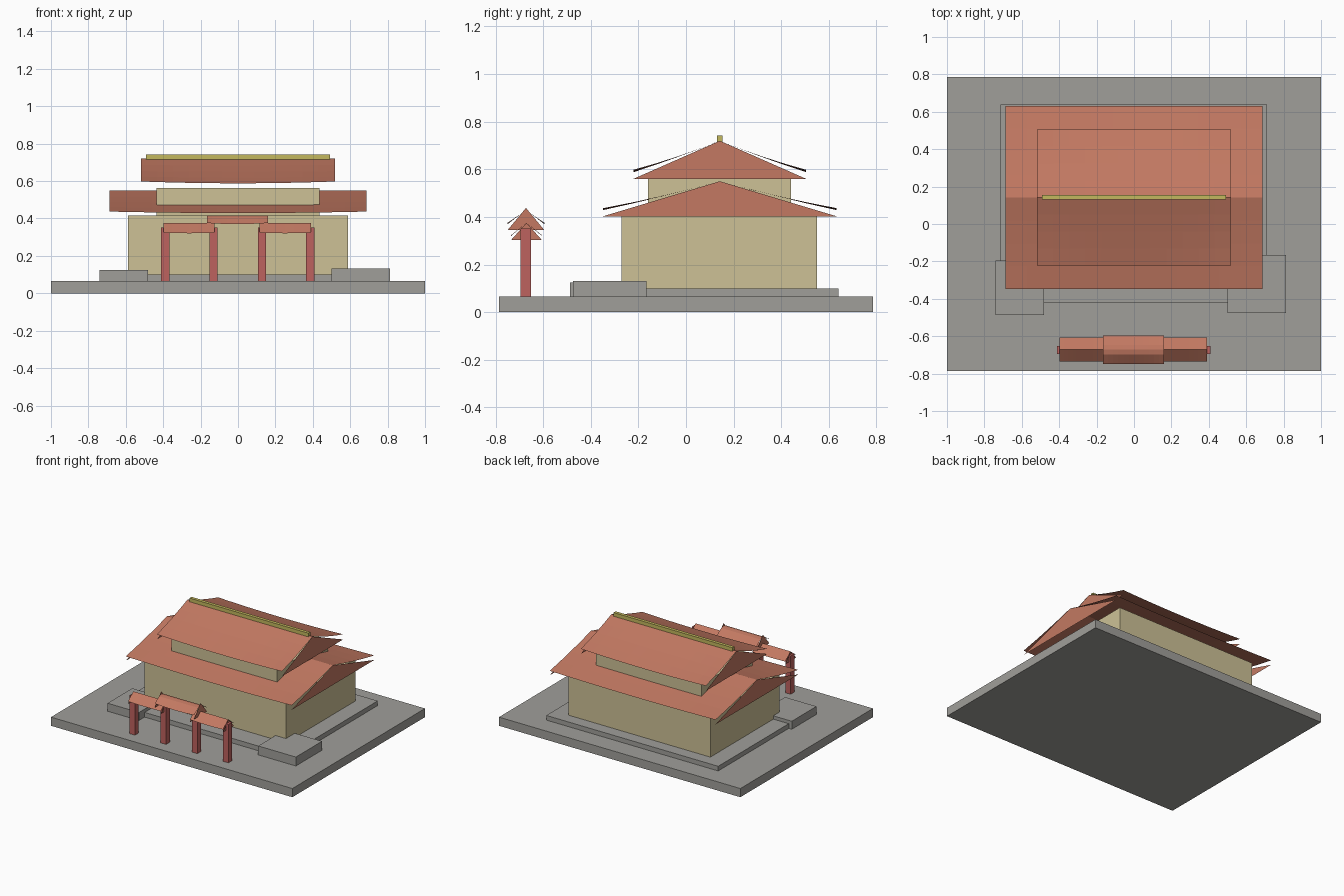
import bpy
import bmesh

if "Cube" in bpy.data.objects:
    bpy.data.objects.remove(bpy.data.objects["Cube"], do_unlink=True)


def linear(c):
    c /= 255
    return c / 12.92 if c <= 0.04045 else ((c + 0.055) / 1.055) ** 2.4


def material(name, *rgb):
    colour = [linear(c) for c in rgb] + [1.0]
    mat = bpy.data.materials.new(name)
    mat.use_nodes = True
    mat.diffuse_color = colour
    mat.node_tree.nodes["Principled BSDF"].inputs["Base Color"].default_value = colour
    return mat


stone = material("grey stone", 160, 159, 154)
plaster = material("cream plaster", 205, 193, 150)
tile = material("terracotta tile", 195, 121, 98)
red = material("red painted wood", 190, 98, 94)
gold = material("olive gold", 196, 184, 95)


def finish(name, bm, mat):
    mesh = bpy.data.meshes.new(name)
    bm.to_mesh(mesh)
    bm.free()
    mesh.materials.append(mat)
    obj = bpy.data.objects.new(name, mesh)
    bpy.context.collection.objects.link(obj)
    return obj


def box(name, mat, x0, x1, y0, y1, z0, z1):
    bm = bmesh.new()
    bmesh.ops.create_cube(bm, size=1)
    for v in bm.verts:
        v.co.x = x1 if v.co.x > 0 else x0
        v.co.y = y1 if v.co.y > 0 else y0
        v.co.z = z1 if v.co.z > 0 else z0
    return finish(name, bm, mat)


def roof(name, x0, x1, yc, half, ridge, eave, peak, foot, sag, curve):
    """Two thin curved slopes with sagging eaves, closed by a gable at each end."""
    bm = bmesh.new()
    steps = 12
    for side in (-1, 1):
        rows = []
        for t, drop in curve:
            row = []
            for i in range(steps + 1):
                u = i / steps
                dip = sag * 4 * u * (1 - u) * t * t
                z = ridge - (ridge - eave) * drop - dip
                row.append(bm.verts.new((x0 + (x1 - x0) * u, yc + side * half * t, z)))
            rows.append(row)
        for a, b in zip(rows, rows[1:]):
            for i in range(steps):
                quad = [a[i], b[i], b[i + 1], a[i + 1]]
                face = bm.faces.new(quad)
                face.normal_update()
                if face.normal.z < 0:
                    face.normal_flip()
    # Gable triangles
    for x, order in ((x0, -1), (x1, 1)):
        corners = [(x, yc - half, foot), (x, yc + half, foot), (x, yc, peak)]
        bm.faces.new([bm.verts.new(c) for c in corners[::order]])
    return finish(name, bm, tile)


# Stone base, terrace and side platforms
box("base_slab", stone, -1, 1, -0.785, 0.785, 0, 0.065)
box("terrace", stone, -0.715, 0.71, -0.42, 0.64, 0.06, 0.1)
box("right_platform", stone, -0.74, -0.48, -0.487, -0.195, 0.06, 0.125)
box("left_platform", stone, 0.5, 0.812, -0.475, -0.165, 0.06, 0.132)

# Hall walls
box("lower_hall", plaster, -0.587, 0.587, -0.27, 0.55, 0.1, 0.415)
box("upper_hall", plaster, -0.437, 0.437, -0.16, 0.442, 0.41, 0.563)

# Hall roofs and ridge beam
swept = [(t / 4, 1.2 * t / 4 - 0.2 * (t / 4) ** 2) for t in range(5)]
roof("lower_roof", -0.687, 0.687, 0.142, 0.49, 0.55, 0.437, 0.55, 0.403, 0.008, swept)
roof("upper_roof", -0.518, 0.518, 0.142, 0.363, 0.72, 0.598, 0.72, 0.56, 0.01, swept)
box("ridge_beam", gold, -0.492, 0.492, 0.13, 0.154, 0.715, 0.743)

# Gateway posts
for number, x in enumerate((-0.389, -0.131, 0.128, 0.386)):
    box(f"gate_post_{number + 1}", red, x - 0.022, x + 0.022, -0.696, -0.651, 0.06, 0.352)

# Gateway roofs
straight = [(0, 0), (1, 1)]
crowned = [(0, 0), (0.32, 0.12), (1, 1)]
roof("right_gate_roof", -0.398, -0.125, -0.67, 0.064, 0.375, 0.324, 0.375, 0.304, 0.003, straight)
roof("left_gate_roof", 0.114, 0.389, -0.67, 0.064, 0.375, 0.324, 0.375, 0.304, 0.003, straight)
roof("middle_gate_roof", -0.166, 0.16, -0.672, 0.077, 0.416, 0.376, 0.438, 0.345, 0.006, crowned)
